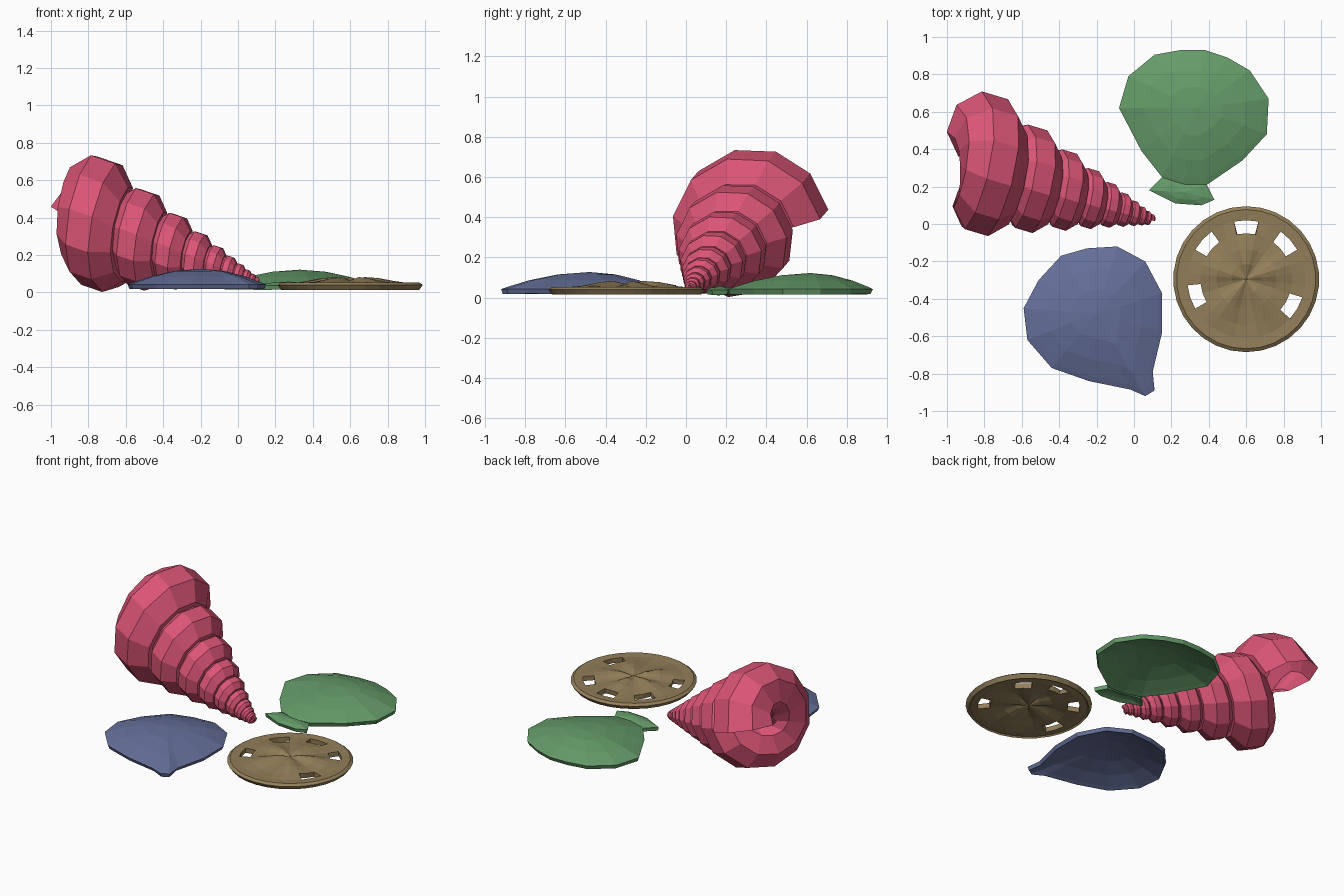
import bpy, bmesh
from math import cos, sin, pi, radians, hypot, atan2
from mathutils import Vector

if "Cube" in bpy.data.objects:
    bpy.data.objects.remove(bpy.data.objects["Cube"])


def make_object(name, bm, color, thickness=0):
    mesh = bpy.data.meshes.new(name)
    bm.normal_update()
    bm.to_mesh(mesh)
    bm.free()
    ob = bpy.data.objects.new(name, mesh)
    bpy.context.collection.objects.link(ob)
    mat = bpy.data.materials.new(name + "_color")
    mat.diffuse_color = (*color, 1)
    mat.use_nodes = True
    mat.node_tree.nodes["Principled BSDF"].inputs["Base Color"].default_value = mat.diffuse_color
    mesh.materials.append(mat)
    if thickness:
        mod = ob.modifiers.new("thickness", 'SOLIDIFY')
        mod.thickness = thickness
        mod.offset = -1
    return ob


def bridge(bm, a, b, skip=()):
    n = len(a)
    for i in range(n):
        if i not in skip:
            bm.faces.new((a[i], a[(i + 1) % n], b[(i + 1) % n], b[i]))


# Half shell: rings shrinking from a clockwise outline to a raised peak
def half_shell(bm, outline, peak, rim, scales=(1, .93, .68, .36)):
    pts = [Vector((x, y)) for x, y in reversed(outline)]
    mid = Vector(peak[:2])
    rings = []
    for s in scales:
        z = rim + (peak[2] - rim) * (1 - s ** 1.9)
        rings.append([bm.verts.new((*(mid + (p - mid) * s), z)) for p in pts])
    for a, b in zip(rings, rings[1:]):
        bridge(bm, a, b)
    top = bm.verts.new(peak)
    last = rings[-1]
    for i in range(len(last)):
        bm.faces.new((last[i], last[(i + 1) % len(last)], top))


# Spiral shell: self-similar tube winding from the wide mouth to the tip
bm = bmesh.new()
apex = Vector((.17, 0, .03))
axis = Vector((-1.05, .315, .364))
side = axis.normalized()
PER_TURN, TURNS, SIDES = 11, 9.4, 8
rings = []
for k in range(int(PER_TURN * TURNS)):
    t = k / PER_TURN
    s = .75 ** t
    th = radians(3) + 2 * pi * t
    radial = Vector((.35 * cos(th) + .30 * sin(th), cos(th), sin(th)))
    center = axis + radial * .2
    rn = radial.normalized()
    ring = []
    for j in range(SIDES):
        a = 2 * pi * (j + .5) / SIDES
        p = center + rn * (.2 * cos(a)) + side * (.2 * sin(a))
        ring.append(bm.verts.new(apex + p * s))
    rings.append(ring)
for a, b in zip(rings, rings[1:]):
    bridge(bm, a, b)
bm.faces.new(rings[-1])
bmesh.ops.recalc_face_normals(bm, faces=bm.faces[:])
make_object("spiral_shell", bm, (.70, .09, .18))

# Scallop: fan-shaped dome plus the hinge ear
bm = bmesh.new()
half_shell(bm, [(.11, .905), (.25, .93), (.38, .93), (.50, .89), (.62, .82),
                (.72, .67), (.71, .48), (.58, .34), (.39, .21), (.27, .21),
                (.15, .25), (.04, .39), (-.08, .62), (-.03, .79)],
           (.33, .62, .122), .042)
make_object("scallop_shell", bm, (.13, .33, .14), .028)

bm = bmesh.new()
half_shell(bm, [(.15, .25), (.27, .22), (.39, .21), (.43, .13), (.36, .10),
                (.22, .11), (.08, .18)], (.27, .17, .058), .038, (1, .6))
make_object("scallop_hinge", bm, (.13, .33, .14), .025)

# Clam: low dome with a pointed beak
bm = bmesh.new()
half_shell(bm, [(-.09, -.12), (.06, -.20), (.15, -.37), (.15, -.58), (.10, -.79),
                (.11, -.89), (.06, -.92), (-.02, -.885), (-.24, -.84), (-.44, -.77),
                (-.57, -.62), (-.59, -.45), (-.51, -.30), (-.39, -.17), (-.25, -.13)],
           (-.20, -.48, .127), .042)
make_object("clam_shell", bm, (.13, .16, .32), .026)

# Sand dollar: polar sheet with five slots and a raised five-petal star
bm = bmesh.new()
N = 30
profile = [(.39, .040), (.372, .053), (.315, .050), (.245, .055),
           (.16, .066), (.08, .072)]
star = [0, 0, 0, .006, .011, .010]
rings = []
for (r, z), amp in zip(profile, star):
    ring = []
    for i in range(N):
        a = radians(6 + 12 * i)
        ring.append(bm.verts.new((.6 + r * cos(a), -.295 + r * sin(a),
                                  z + amp * cos(5 * (a - pi / 2)))))
    rings.append(ring)
slots = set()
for deg in (90, 42, -30, 198, 138):
    i = ((deg - 6) // 12) % N
    slots |= {i, (i - 1) % N}
for k, (a, b) in enumerate(zip(rings, rings[1:])):
    bridge(bm, a, b, slots if k == 2 else ())
top = bm.verts.new((.6, -.295, .066))
for i in range(N):
    bm.faces.new((rings[-1][i], rings[-1][(i + 1) % N], top))
make_object("sand_dollar", bm, (.29, .21, .10), .032)
